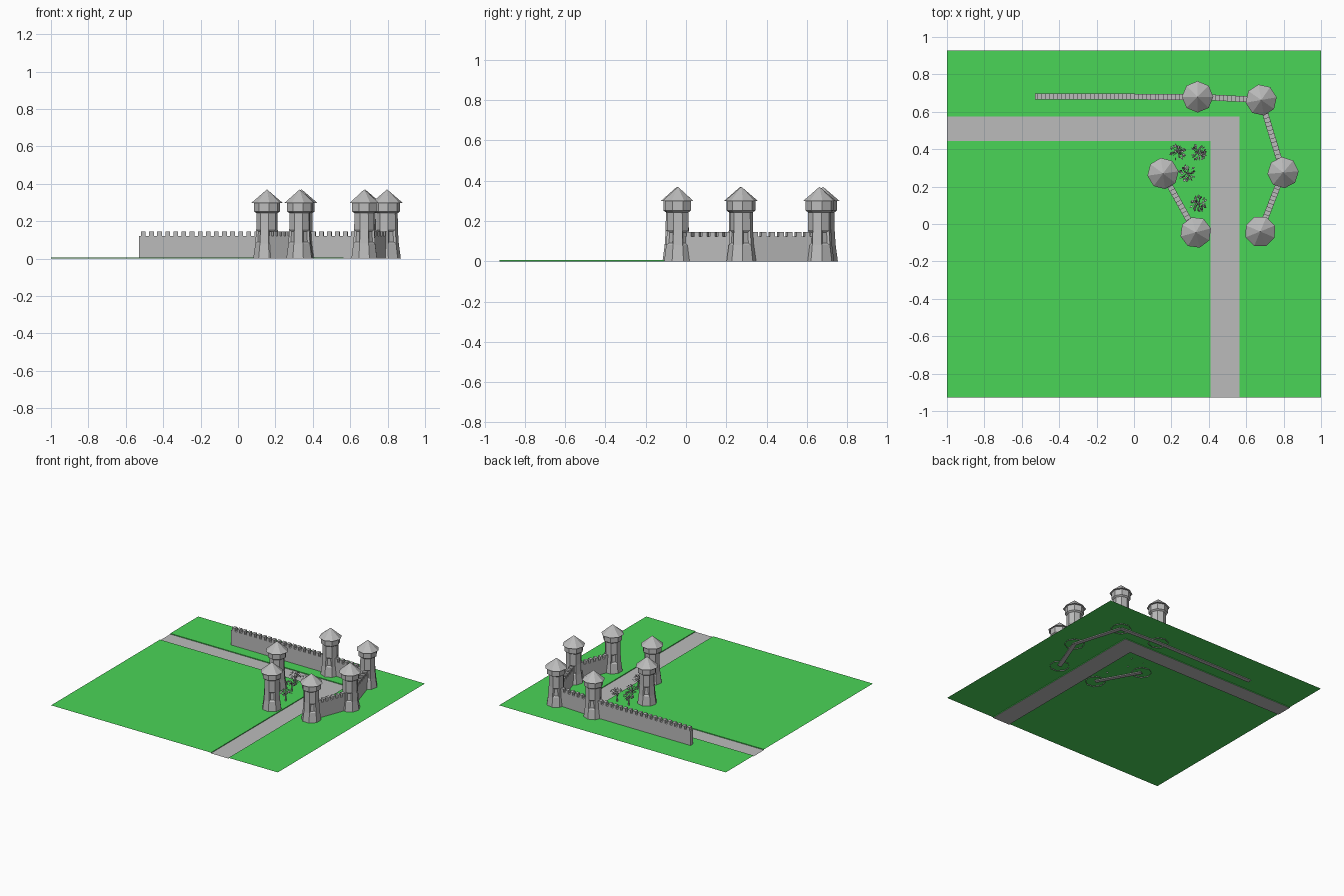
import bpy, bmesh, math, random
from mathutils import Vector, Matrix

if "Cube" in bpy.data.objects:
    bpy.data.objects.remove(bpy.data.objects["Cube"])

random.seed(4)


def material(name, rgb):
    m = bpy.data.materials.new(name)
    m.diffuse_color = (*rgb, 1)
    m.use_nodes = True
    m.node_tree.nodes["Principled BSDF"].inputs["Base Color"].default_value = m.diffuse_color
    return m


GREEN = material("grass_green", (0.068, 0.66, 0.097))
GREY = material("stone_grey", (0.5, 0.5, 0.5))


def finish(bm, name, mats, normals=True):
    if normals:
        bmesh.ops.recalc_face_normals(bm, faces=bm.faces)
    me = bpy.data.meshes.new(name)
    bm.to_mesh(me)
    bm.free()
    for m in mats:
        me.materials.append(m)
    ob = bpy.data.objects.new(name, me)
    bpy.context.collection.objects.link(ob)
    return ob


# ---- ground: a thin lawn with a sunken L-shaped road ----
X, Y, H = 1.0, 0.927, 0.006
XI, XO, YI, YO = 0.41, 0.565, 0.445, 0.575
inner = [(-X, YI), (XI, YI), (XI, -Y)]      # inner kerb
outer = [(-X, YO), (XO, YO), (XO, -Y)]      # outer kerb


def ground():
    bm = bmesh.new()

    def face(pts):
        f = bm.faces.new([bm.verts.new(p) for p in pts])
        f.normal_update()
        return f

    def flat(pts, z):
        f = face([(x, y, z) for x, y in pts])
        if f.normal.z < 0:
            f.normal_flip()
        return f

    flat([(-X, -Y)] + inner[::-1], H)
    for i in range(2):
        flat([inner[i], inner[i + 1], outer[i + 1], outer[i]], 0).material_index = 1
    flat(outer[:2] + [(XO, Y), (-X, Y)], H)
    flat([(XO, -Y), (X, -Y), (X, Y), (XO, Y)], H)
    # kerb steps facing the road
    for line, side in ((inner, 1), (outer, -1)):
        for a, b in zip(line, line[1:]):
            f = face([(*a, 0), (*b, 0), (*b, H), (*a, H)])
            if (f.normal.x + f.normal.y) * side < 0:
                f.normal_flip()
    bmesh.ops.remove_doubles(bm, verts=bm.verts, dist=1e-5)
    finish(bm, "lawn_and_road", [GREEN, GREY], normals=False)


ground()

# ---- towers: eight-sided lathe with slit windows and pointed roof ----
PROFILE = [(0.074, 0), (0.063, 0.08), (0.058, 0.155), (0.057, 0.243),
           (0.070, 0.252), (0.070, 0.298), (0.084, 0.298)]
APEX = 0.37


def tower(name, x, y, turn):
    bm = bmesh.new()
    rings = []
    for r, z in PROFILE:
        rings.append([bm.verts.new((r * math.cos(k * math.pi / 4),
                                    r * math.sin(k * math.pi / 4), z)) for k in range(8)])
    slits = []
    for i in range(len(rings) - 1):
        for k in range(8):
            j = (k + 1) % 8
            f = bm.faces.new((rings[i][k], rings[i][j], rings[i + 1][j], rings[i + 1][k]))
            if i == 1 and k % 2 == 0:
                slits.append(f)
    tip = bm.verts.new((0, 0, APEX))
    for k in range(8):
        bm.faces.new((rings[-1][k], rings[-1][(k + 1) % 8], tip))
    bm.normal_update()
    bmesh.ops.inset_individual(bm, faces=slits, thickness=0.015, depth=-0.008)
    ob = finish(bm, name, [GREY], normals=False)
    ob.location = (x, y, 0)
    ob.rotation_euler.z = math.radians(turn)


TOWERS = [(0.34, 0.68, 0), (0.68, 0.663, 10), (0.797, 0.275, 5),
          (0.675, -0.04, 22), (0.33, -0.045, 15), (0.155, 0.27, 8)]
for n, t in enumerate(TOWERS):
    tower(f"tower_{n + 1}", *t)


# ---- crenellated walls ----
def box(bm, size, centre):
    bmesh.ops.create_cube(bm, size=1, matrix=Matrix.Translation(centre)
                          @ Matrix.Diagonal((*size, 1)))


def wall(name, a, b):
    a, b = Vector(a), Vector(b)
    length, thick, top = (b - a).length, 0.032, 0.122
    bm = bmesh.new()
    box(bm, (length, thick, top), (length / 2, 0, top / 2))
    count = round(length / 0.0435)
    pitch = length / count
    for i in range(count):
        box(bm, (pitch * 0.58, thick, 0.024), ((i + 0.5) * pitch, 0, top + 0.012))
    ob = finish(bm, name, [GREY])
    ob.location = (a.x, a.y, 0)
    ob.rotation_euler.z = math.atan2(b.y - a.y, b.x - a.x)


wall("long_wall", (-0.528, 0.681), TOWERS[0][:2])
for p, q in ((0, 1), (1, 2), (2, 3), (4, 5)):
    wall(f"wall_{p + 1}_to_{q + 1}", TOWERS[p][:2], TOWERS[q][:2])


# ---- small trees: thin trunk, branches and loose leaf blades ----
def tree(name, x, y):
    bm = bmesh.new()
    bmesh.ops.create_cone(bm, segments=6, radius1=0.006, radius2=0.003, depth=0.07,
                          matrix=Matrix.Translation((0, 0, 0.035)))
    for _ in range(45):
        ang = random.uniform(0, math.tau)
        r = 0.042 * math.sqrt(random.random())
        h = 0.075 + random.uniform(-1, 1) * 0.03 * math.sqrt(1 - (r / 0.045) ** 2)
        rot = Matrix.Rotation(ang, 4, 'Z') @ Matrix.Rotation(random.uniform(-1, 1), 4, 'Y') \
            @ Matrix.Rotation(random.uniform(-1, 1), 4, 'X')
        pos = Matrix.Translation((r * math.cos(ang), r * math.sin(ang), h))
        blade = [bm.verts.new((pos @ rot) @ Vector(p)) for p in
                 ((-0.011, 0, 0), (0, -0.006, 0.001), (0.011, 0, 0), (0, 0.006, 0.001))]
        bm.faces.new(blade)
    for k in range(5):
        rot = Matrix.Rotation(k * math.tau / 5, 4, 'Z') @ Matrix.Rotation(0.8, 4, 'Y')
        bmesh.ops.create_cone(bm, segments=4, radius1=0.003, radius2=0.001, depth=0.045,
                              matrix=Matrix.Translation((0, 0, 0.05)) @ rot
                              @ Matrix.Translation((0, 0, 0.0225)))
    ob = finish(bm, name, [GREY], normals=False)
    ob.location = (x, y, 0.004)


for n, p in enumerate(((0.235, 0.385), (0.342, 0.38), (0.285, 0.272), (0.345, 0.108))):
    tree(f"tree_{n + 1}", *p)
